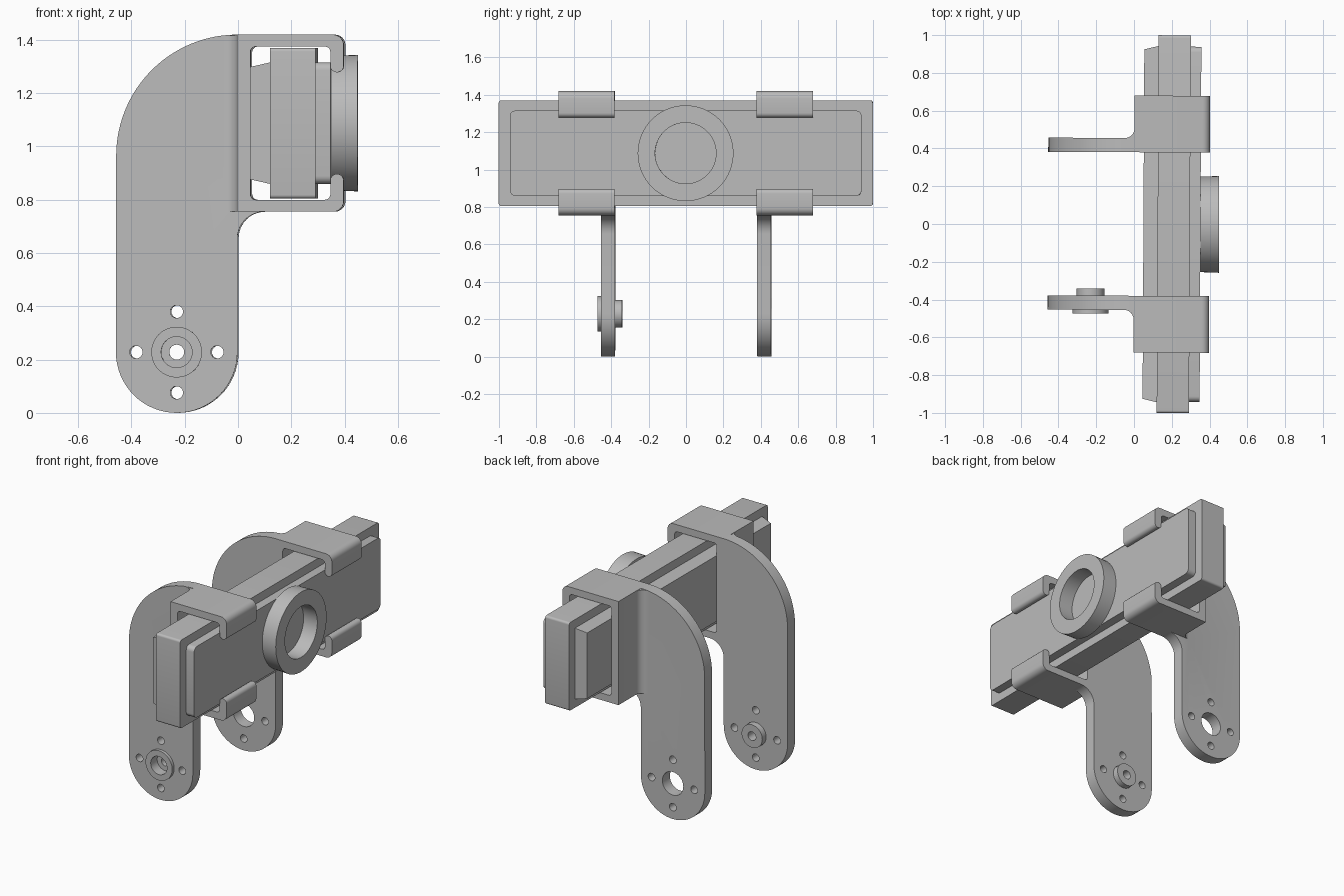
import bpy
import bmesh
import math
from mathutils import Matrix

cube = bpy.data.objects.get("Cube")
if cube:
    bpy.data.objects.remove(cube, do_unlink=True)

grey = bpy.data.materials.new("grey plastic")
grey.use_nodes = True
grey.diffuse_color = (0.5, 0.5, 0.5, 1)
grey.node_tree.nodes["Principled BSDF"].inputs["Base Color"].default_value = (0.5, 0.5, 0.5, 1)

MID_Z = 1.0875            # centre height of the device
PIVOT = (-0.228, 0.228)   # x, z of the hinge
parts = []


def skin(name, rings, closed=False):
    """Bridge rings of points; close the stack or cap both ends."""
    bm = bmesh.new()
    loops = [[bm.verts.new(p) for p in ring] for ring in rings]
    n = len(loops[0])
    pairs = list(zip(loops, loops[1:]))
    if closed:
        pairs.append((loops[-1], loops[0]))
    else:
        bm.faces.new(loops[0])
        bm.faces.new(loops[-1])
    for a, b in pairs:
        for i in range(n):
            j = (i + 1) % n
            bm.faces.new((a[i], a[j], b[j], b[i]))
    bmesh.ops.recalc_face_normals(bm, faces=bm.faces)
    mesh = bpy.data.meshes.new(name)
    bm.to_mesh(mesh)
    bm.free()
    mesh.materials.append(grey)
    ob = bpy.data.objects.new(name, mesh)
    bpy.context.collection.objects.link(ob)
    return ob


def place(axis, u, v, h):
    return {"x": (h, u, v), "y": (u, h, v), "z": (u, v, h)}[axis]


def prism(name, pts, axis, a, b):
    return skin(name, [[place(axis, u, v, h) for u, v in pts] for h in (a, b)])


def arc(cx, cy, r, start, end, n=8):
    angles = [math.radians(start + (end - start) * i / n) for i in range(n + 1)]
    return [(cx + r * math.cos(t), cy + r * math.sin(t)) for t in angles]


def rounded_rect(w, h, r, cy):
    """Rounded rectangle with half sizes w and h."""
    return (arc(w - r, cy + h - r, r, 0, 90, 5) + arc(r - w, cy + h - r, r, 90, 180, 5)
            + arc(r - w, cy - h + r, r, 180, 270, 5) + arc(w - r, cy - h + r, r, 270, 360, 5))


def turned(name, profile, axis, cu, cv, segs=64):
    """Ring-shaped part turned from a closed (radius, height) profile."""
    rings = [[place(axis, u, v, h) for u, v in arc(cu, cv, r, 0, 360, segs)[:-1]]
             for r, h in profile]
    return skin(name, rings, closed=True)


def combine(target, tool, operation):
    mod = target.modifiers.new(operation, "BOOLEAN")
    mod.operation = operation
    mod.solver = "EXACT"
    mod.object = tool
    bpy.context.view_layer.objects.active = target
    bpy.ops.object.modifier_apply(modifier=mod.name)
    bpy.data.objects.remove(tool, do_unlink=True)


# Profiles of the bracket: arm plate and C-shaped clip, in x and z
arm = (arc(0, 0.965, 0.455, 90, 180, 24) + arc(*PIVOT, 0.228, 180, 360, 32)
       + arc(0.1, 0.655, 0.1, 180, 90, 10) + [(0, 0.755)])
upper = ([(0, 1.42)] + arc(0.36, 1.38, 0.04, 90, 0, 6) + arc(0.375, 1.303, 0.025, 0, -180, 10)
         + arc(0.33, 1.355, 0.02, 0, 90, 5) + arc(0.07, 1.355, 0.02, 90, 180, 5))
clip = upper + [(x, 2 * MID_Z - z) for x, z in reversed(upper)]

# Brackets, mirrored front to back
for side, s in (("front", -1), ("back", 1)):
    bracket = prism(side + "_bracket", arm, "y", s * 0.38, s * 0.455)
    combine(bracket, prism("clip", clip, "y", s * 0.38, s * 0.68), "UNION")
    corner = [(0, s * 0.455)] + [(x, s * y) for x, y in arc(-0.05, 0.505, 0.05, 0, -90, 6)]
    combine(bracket, prism("fillet", corner, "z", 0.755, 1.417), "UNION")
    # Hinge hole with four screw holes around it
    holes = [(*PIVOT, 0.0745)]
    for k in range(4):
        t = k * math.pi / 2
        holes.append((PIVOT[0] + 0.152 * math.cos(t), PIVOT[1] + 0.152 * math.sin(t), 0.024))
    for x, z, r in holes:
        cutter = prism("cutter", arc(x, z, r, 0, 360, 32)[:-1], "y", s * 0.3, s * 0.5)
        combine(bracket, cutter, "DIFFERENCE")
    parts.append(bracket)

# Flanged hinge bushing in the front arm
parts.append(turned("hinge_bushing", [
    (0.028, -0.342), (0.0735, -0.342), (0.0735, -0.455), (0.095, -0.455),
    (0.095, -0.475), (0.058, -0.475), (0.058, -0.41), (0.028, -0.41)], "y", *PIVOT))

# Device: main body, raised face panel, tapered rear cover
parts.append(prism("device_body", rounded_rect(1.0, 0.283, 0.014, MID_Z), "x", 0.125, 0.296))
parts.append(prism("face_panel", rounded_rect(0.94, 0.228, 0.03, MID_Z), "x", 0.296, 0.352))


def cover_ring(x, w, h):
    return [(x, sy * w, MID_Z + sz * h) for sy, sz in ((1, 1), (-1, 1), (-1, -1), (1, -1))]


parts.append(skin("rear_cover", [cover_ring(0.05, 0.925, 0.211), cover_ring(0.125, 0.943, 0.228)]))

# Round lens rim
parts.append(turned("lens_rim", [(0.163, 0.352), (0.253, 0.352), (0.256, 0.45), (0.163, 0.45)],
                    "x", 0, MID_Z))

# Slight yaw of the whole assembly, then smooth the curved faces
for ob in parts:
    ob.data.transform(Matrix.Rotation(-0.005, 4, "Z"))
    bpy.ops.object.select_all(action="DESELECT")
    ob.select_set(True)
    bpy.context.view_layer.objects.active = ob
    bpy.ops.object.shade_smooth_by_angle(angle=math.radians(30))
